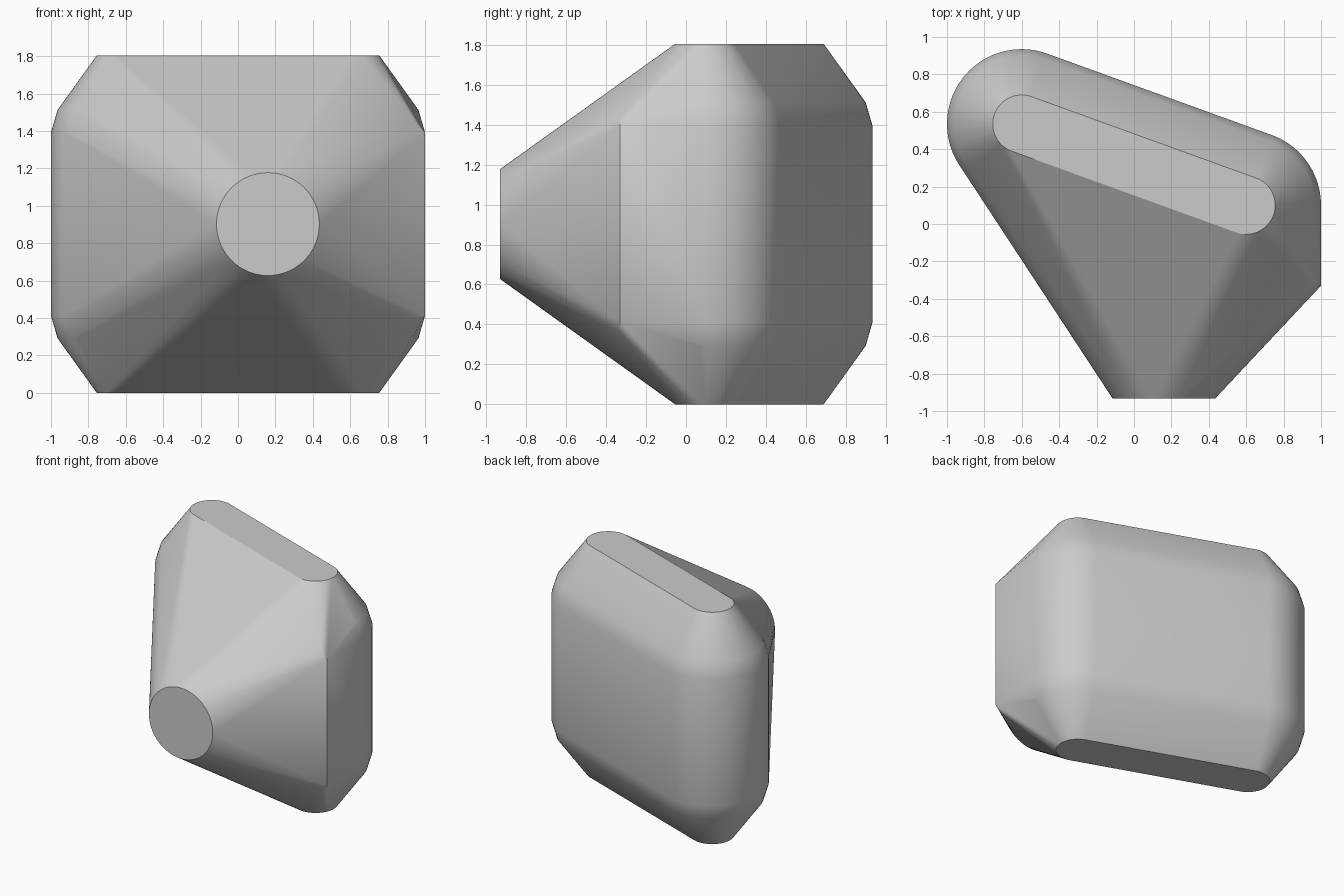
import bpy, bmesh, math

if "Cube" in bpy.data.objects:
    bpy.data.objects.remove(bpy.data.objects["Cube"])

SEG = 64          # segments around a full round
MID = 0.9025      # mid height; the body is mirrored about it
ENDS = ((-0.6, 0.535), (0.6, 0.10))   # centres of the long rounded ends

bm = bmesh.new()


def ring(radius, point):
    for i in range(SEG):
        a = 2 * math.pi * i / SEG
        bm.verts.new(point(radius * math.cos(a), radius * math.sin(a)))


# Slanted stadium sections, mirrored above and below the mid height
for radius, half in ((0.40, 0.49), (0.365, 0.61), (0.155, MID)):
    for z in (MID - half, MID + half):
        for cx, cy in ENDS:
            ring(radius, lambda u, v: (cx + u, cy + v, z))

# Round flat nose at the front
ring(0.275, lambda u, v: (0.16 + u, -0.932, MID + v))

# Sharp vertical corner on the right, with small chamfer points
for s in (-1, 1):
    bm.verts.new((1.0, -0.33, MID + s * 0.49))
    bm.verts.new((0.95, -0.33, MID + s * 0.543))

# Wrap everything in one convex skin
res = bmesh.ops.convex_hull(bm, input=bm.verts[:])
bmesh.ops.delete(bm, geom=[v for v in bm.verts if not v.link_faces], context='VERTS')
bmesh.ops.dissolve_limit(bm, angle_limit=math.radians(0.3), verts=bm.verts[:], edges=bm.edges[:])
bmesh.ops.recalc_face_normals(bm, faces=bm.faces[:])

mesh = bpy.data.meshes.new("faceted_body")
bm.to_mesh(mesh)
bm.free()
body = bpy.data.objects.new("faceted_body", mesh)
bpy.context.collection.objects.link(body)
bpy.context.view_layer.objects.active = body
body.select_set(True)
bpy.ops.object.shade_smooth_by_angle(angle=math.radians(30))
